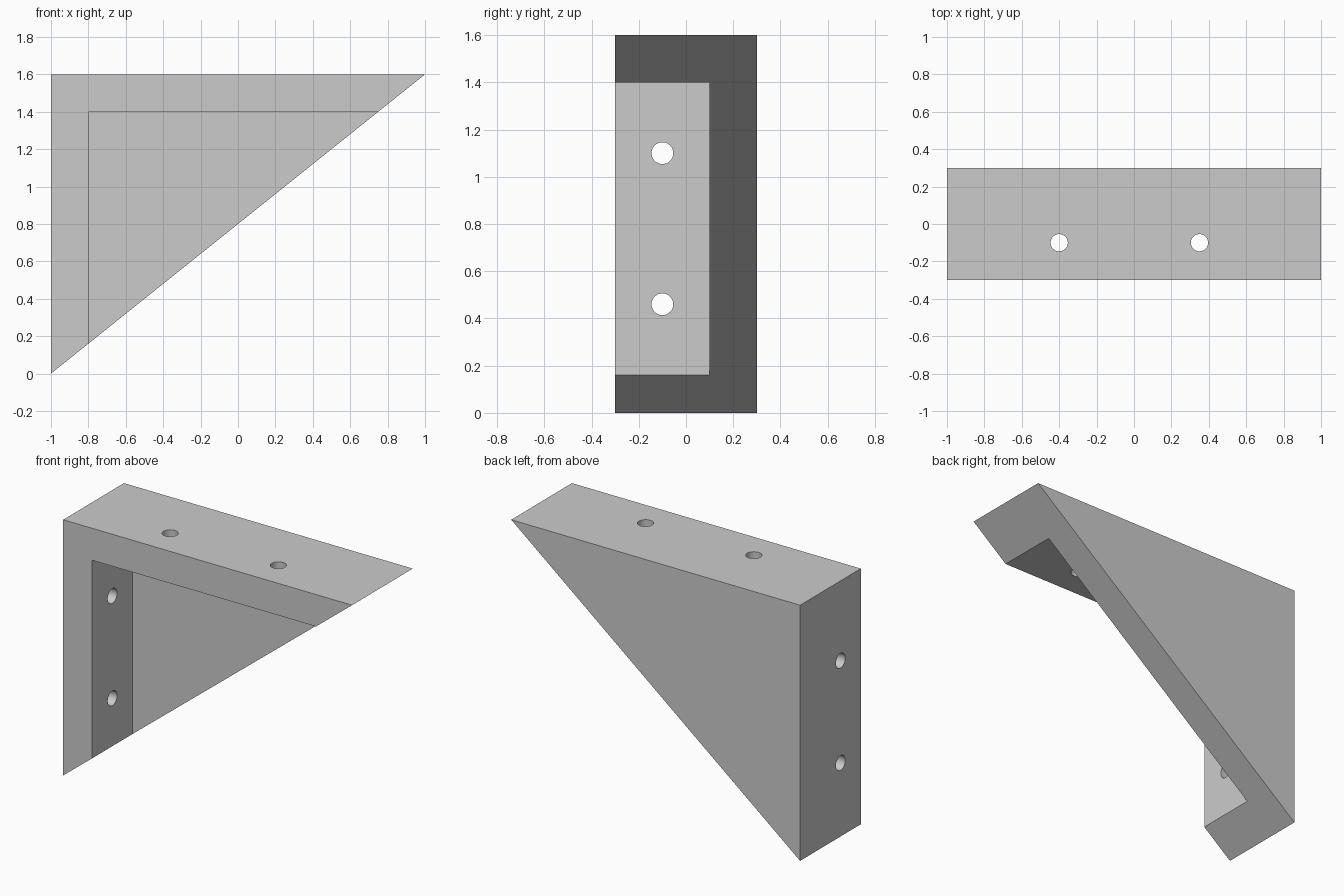
import bpy, bmesh, math

if "Cube" in bpy.data.objects:
    bpy.data.objects.remove(bpy.data.objects["Cube"])

T = 0.2          # flange and web thickness
HOLE_R = 0.046
HOLE_Y = -0.1


def prism(name, profile, y0, y1):
    """Extrude an (x, z) profile from y0 to y1."""
    bm = bmesh.new()
    face = bm.faces.new([bm.verts.new((x, y0, z)) for x, z in profile])
    ext = bmesh.ops.extrude_face_region(bm, geom=[face])
    for v in ext["geom"]:
        if isinstance(v, bmesh.types.BMVert):
            v.co.y = y1
    bmesh.ops.recalc_face_normals(bm, faces=bm.faces)
    mesh = bpy.data.meshes.new(name)
    bm.to_mesh(mesh)
    bm.free()
    obj = bpy.data.objects.new(name, mesh)
    bpy.context.collection.objects.link(obj)
    return obj


def cut(target, cutter):
    """Subtract the cutter, then remove it."""
    cutter.hide_render = True
    mod = target.modifiers.new("cut", 'BOOLEAN')
    mod.operation = 'DIFFERENCE'
    mod.solver = 'EXACT'
    mod.object = cutter
    bpy.context.view_layer.objects.active = target
    bpy.ops.object.modifier_apply(modifier=mod.name)
    bpy.data.objects.remove(cutter)


def drill(target, location, rotation=(0, 0, 0)):
    bpy.ops.mesh.primitive_cylinder_add(vertices=48, radius=HOLE_R, depth=T * 2,
                                        location=location, rotation=rotation)
    cut(target, bpy.context.object)


# Triangular bracket body
bracket = prism("corner_bracket", [(-1, 0), (1, 1.6), (-1, 1.6)], -0.3, 0.3)

# Pocket that leaves two flanges and the back web
x0, z1 = -1 + T, 1.6 - T
cut(bracket, prism("pocket_cutter", [(x0, -1), (2, -1), (2, z1), (x0, z1)], -1, 0.3 - T))

# Screw holes in the top flange
for x in (-0.4, 0.35):
    drill(bracket, (x, HOLE_Y, 1.6 - T / 2))

# Screw holes in the side flange
for z in (0.46, 1.1):
    drill(bracket, (-1 + T / 2, HOLE_Y, z), (0, math.pi / 2, 0))

# Smooth hole walls, sharp plate edges
bpy.ops.object.select_all(action='DESELECT')
bracket.select_set(True)
bpy.context.view_layer.objects.active = bracket
bpy.ops.object.shade_smooth_by_angle(angle=math.radians(30))
